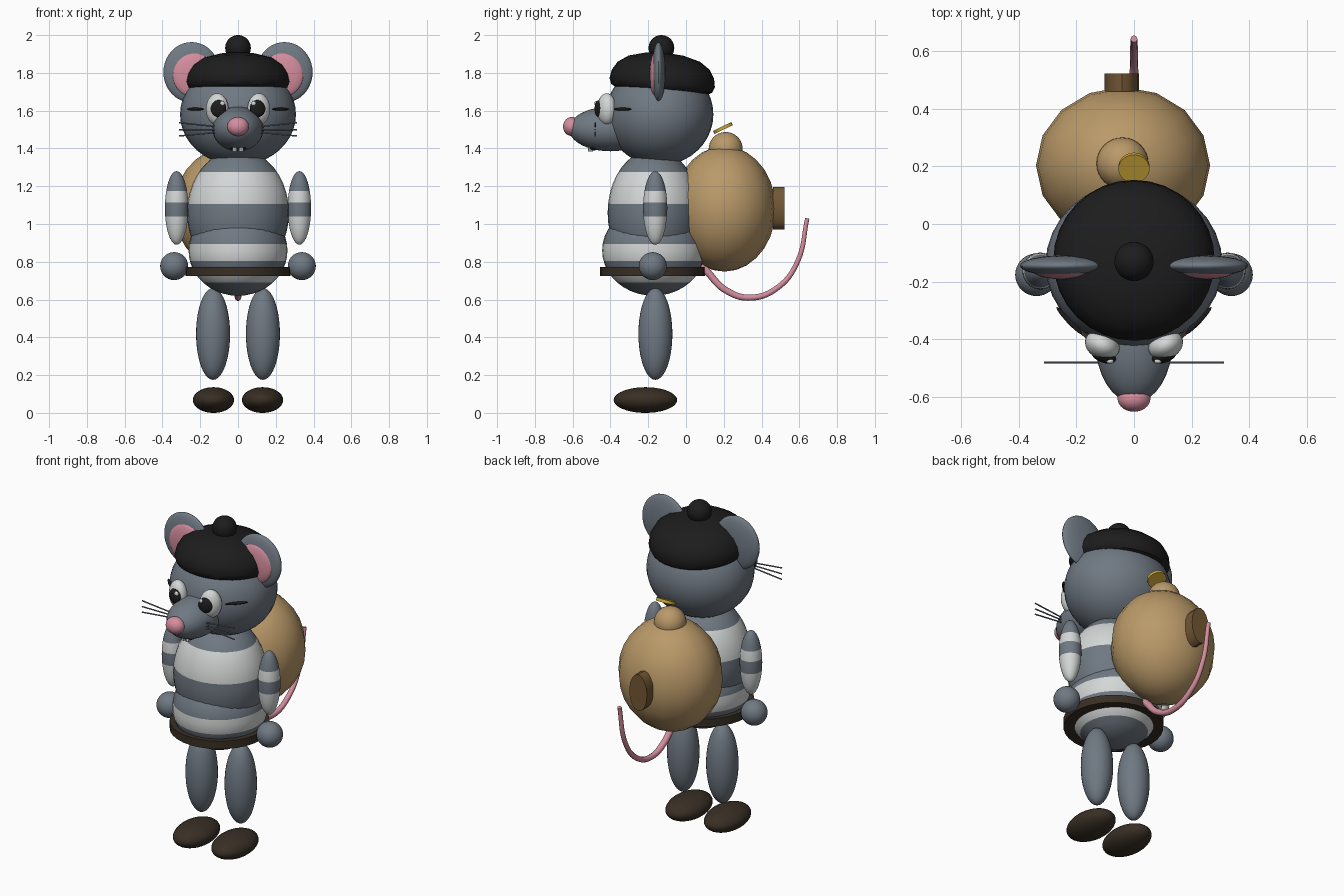
import bpy, bmesh, math
from mathutils import Matrix, Vector

if "Cube" in bpy.data.objects:
    bpy.data.objects.remove(bpy.data.objects["Cube"], do_unlink=True)


def material(name, *rgb):
    m = bpy.data.materials.new(name)
    m.use_nodes = True
    m.diffuse_color = (*rgb, 1)
    m.node_tree.nodes["Principled BSDF"].inputs["Base Color"].default_value = (*rgb, 1)
    return m


GRAY = material("gray fur", 0.16, 0.19, 0.225)
WHITE = material("white", 0.66, 0.68, 0.68)
PINK = material("pink", 0.66, 0.27, 0.34)
BLACK = material("black", 0.012, 0.012, 0.012)
LEATHER = material("dark leather", 0.04, 0.028, 0.018)
TAN = material("tan sack", 0.49, 0.32, 0.14)
BROWN = material("brown patch", 0.17, 0.095, 0.035)
GOLD = material("gold", 0.62, 0.4, 0.04)


def finish(name, bm, mats, smooth=True):
    bmesh.ops.recalc_face_normals(bm, faces=bm.faces)
    mesh = bpy.data.meshes.new(name)
    bm.to_mesh(mesh)
    bm.free()
    for m in mats:
        mesh.materials.append(m)
    obj = bpy.data.objects.new(name, mesh)
    bpy.context.collection.objects.link(obj)
    if smooth:
        bpy.ops.object.select_all(action='DESELECT')
        obj.select_set(True)
        bpy.context.view_layer.objects.active = obj
        bpy.ops.object.shade_smooth_by_angle(angle=math.radians(40))
    return obj


def ball(name, mat, centre, radii, turn=0, cuts=(), segs=32, rings=20):
    """Ellipsoid; cuts are heights where the colour alternates, from the base up."""
    bm = bmesh.new()
    bmesh.ops.create_uvsphere(bm, u_segments=segs, v_segments=rings, radius=1)
    bm.transform(Matrix.Translation(centre) @ Matrix.Rotation(math.radians(turn), 4, 'Z')
                 @ Matrix.Diagonal((*radii, 1)))
    for z in cuts:
        bmesh.ops.bisect_plane(bm, geom=bm.verts[:] + bm.edges[:] + bm.faces[:],
                               plane_co=(0, 0, z), plane_no=(0, 0, 1))
    for f in bm.faces:
        height = f.calc_center_median().z
        f.material_index = sum(height > z for z in cuts) % 2
    other = WHITE if mat is GRAY else GRAY
    return finish(name, bm, [mat, other] if cuts else [mat])


def rod(name, mat, a, b, radius, segs=32, flat=(1, 1)):
    """Cylinder between two points, with optional stretch of its section."""
    a, b = Vector(a), Vector(b)
    bm = bmesh.new()
    bmesh.ops.create_cone(bm, cap_ends=True, segments=segs, radius1=radius,
                          radius2=radius, depth=(b - a).length)
    bm.transform(Matrix.Translation((a + b) / 2)
                 @ (b - a).to_track_quat('Z', 'Y').to_matrix().to_4x4()
                 @ Matrix.Diagonal((*flat, 1, 1)))
    return finish(name, bm, [mat])


# Head and snout
ball("head", GRAY, (0, -0.14, 1.58), (0.307, 0.285, 0.27))
ball("snout", GRAY, (0, -0.40, 1.503), (0.135, 0.22, 0.118))
ball("nose", PINK, (0, -0.605, 1.516), (0.057, 0.046, 0.05))
ball("mouth", BLACK, (0, -0.49, 1.403), (0.045, 0.025, 0.014), segs=16, rings=8)

# Beret: revolved profile, tipped back
bm = bmesh.new()
profile = [(0, 0), (0.24, 0), (0.268, 0.015), (0.28, 0.045), (0.272, 0.09),
           (0.245, 0.135), (0.19, 0.173), (0.1, 0.197), (0, 0.205)]
verts = [bm.verts.new((r, 0, z)) for r, z in profile]
edges = [bm.edges.new(pair) for pair in zip(verts, verts[1:])]
bmesh.ops.spin(bm, geom=verts + edges, axis=(0, 0, 1), cent=(0, 0, 0),
               angle=math.tau, steps=32)
bmesh.ops.remove_doubles(bm, verts=bm.verts, dist=0.0005)
bm.transform(Matrix.Translation((0, -0.13, 1.703)) @ Matrix.Rotation(math.radians(-5), 4, 'X'))
finish("beret", bm, [BLACK])
ball("beret_pompom", BLACK, (0, -0.13, 1.932), (0.068, 0.068, 0.068))

# Torso in two striped halves, with a belt
ball("chest", GRAY, (0, -0.17, 1.06), (0.27, 0.245, 0.335), cuts=(1.105, 1.275))
ball("hips", GRAY, (0, -0.172, 0.86), (0.262, 0.272, 0.24),
     cuts=(0.69, 0.735, 0.805, 0.895))
rod("belt", LEATHER, (0, -0.177, 0.725), (0, -0.177, 0.773), 0.277)

# Paired parts
for s, side in ((1, "left"), (-1, "right")):
    ball(side + "_ear", GRAY, (s * 0.246, -0.145, 1.803), (0.149, 0.036, 0.16))
    ball(side + "_inner_ear", PINK, (s * 0.235, -0.166, 1.79), (0.112, 0.026, 0.117))
    ball(side + "_eye", WHITE, (s * 0.11, -0.42, 1.608), (0.062, 0.048, 0.084), s * 25)
    ball(side + "_pupil", BLACK, (s * 0.105, -0.457, 1.61), (0.044, 0.024, 0.047), s * 20)
    ball(side + "_eye_glint", WHITE, (s * 0.083, -0.476, 1.638), (0.013, 0.009, 0.013),
         segs=12, rings=8)
    ball(side + "_eye_crease", BLACK, (s * 0.225, -0.335, 1.608), (0.065, 0.01, 0.008),
         s * 47, segs=12, rings=8)
    rod(side + "_tooth", WHITE, (s * 0.016, -0.505, 1.385), (s * 0.016, -0.505, 1.42),
        0.013, segs=8)
    for i, drop in enumerate((0.036, 0, -0.034)):
        rod(f"{side}_whisker_{i + 1}", GRAY, (s * 0.1, -0.48, 1.5 + drop * 0.4),
            (s * 0.312, -0.48, 1.5 + drop), 0.004, segs=8)
    ball(side + "_arm", WHITE, (s * 0.325, -0.163, 1.085), (0.062, 0.064, 0.195),
         cuts=(1.04, 1.115, 1.175))
    ball(side + "_hand", GRAY, (s * 0.338, -0.176, 0.777), (0.074, 0.074, 0.074))
    ball(side + "_leg", GRAY, (s * 0.132, -0.162, 0.418), (0.09, 0.09, 0.243))
    ball(side + "_shoe", LEATHER, (s * 0.13, -0.215, 0.068), (0.109, 0.168, 0.068))

# Sack with knot, coin and raised patch
ball("sack", TAN, (-0.038, 0.203, 1.08), (0.302, 0.272, 0.332), segs=16, rings=14)
ball("sack_knot", TAN, (-0.04, 0.21, 1.397), (0.09, 0.09, 0.09))
tilt = Vector((0, -math.sin(0.45), math.cos(0.45))) * 0.009
spot = Vector((0, 0.195, 1.508))
rod("coin", GOLD, spot - tilt, spot + tilt, 0.054)
rod("sack_patch", BROWN, (-0.042, 0.46, 1.083), (-0.042, 0.522, 1.083), 0.1,
    segs=16, flat=(0.6, 1.12))

# Tail: tapered curve
curve = bpy.data.curves.new("tail", 'CURVE')
curve.dimensions = '3D'
curve.bevel_depth = 0.021
curve.bevel_resolution = 3
curve.use_fill_caps = True
path = [(0, 0.85), (0.1, 0.76), (0.21, 0.65), (0.34, 0.61), (0.49, 0.667),
        (0.59, 0.8), (0.642, 1.03)]
spline = curve.splines.new('BEZIER')
spline.bezier_points.add(len(path) - 1)
for i, (p, (y, z)) in enumerate(zip(spline.bezier_points, path)):
    p.co = (0, y, z)
    p.handle_left_type = p.handle_right_type = 'AUTO'
    p.radius = 1.05 - 0.08 * i
curve.materials.append(PINK)
tail = bpy.data.objects.new("tail", curve)
bpy.context.collection.objects.link(tail)
bpy.ops.object.select_all(action='DESELECT')
tail.select_set(True)
bpy.context.view_layer.objects.active = tail
bpy.ops.object.convert(target='MESH')
bpy.ops.object.shade_smooth_by_angle(angle=math.radians(40))
